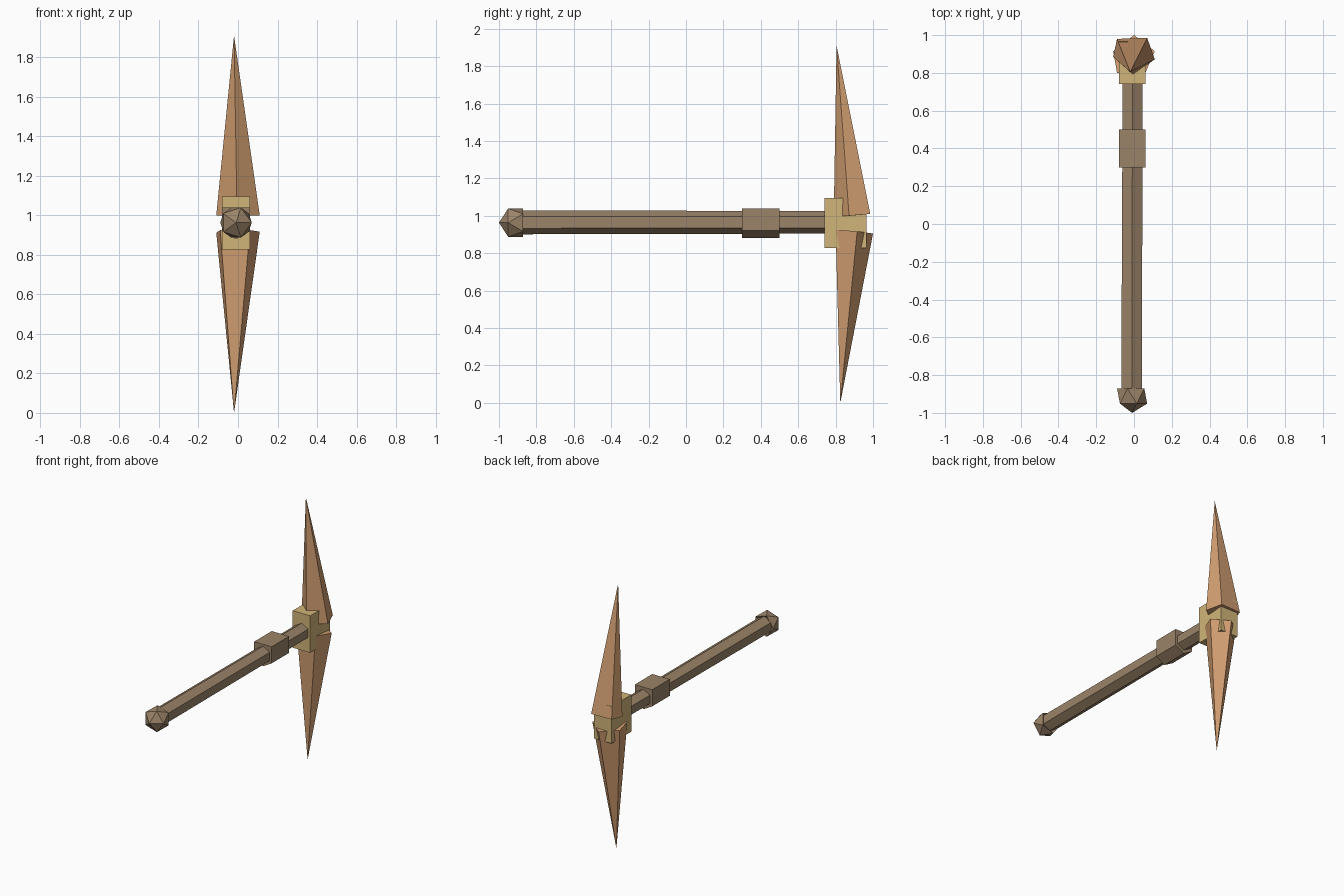
import bpy, bmesh, math
from mathutils import Matrix

cube = bpy.data.objects.get("Cube")
if cube:
    bpy.data.objects.remove(cube, do_unlink=True)


def make_material(name, colour):
    mat = bpy.data.materials.new(name)
    mat.use_nodes = True
    mat.diffuse_color = (*colour, 1)
    mat.node_tree.nodes["Principled BSDF"].inputs["Base Color"].default_value = (*colour, 1)
    return mat


wood = make_material("brown wood", (0.33, 0.23, 0.14))
copper = make_material("copper", (0.64, 0.34, 0.165))
gold = make_material("pale gold", (0.64, 0.46, 0.19))


def finish(name, bm, mat):
    bmesh.ops.recalc_face_normals(bm, faces=bm.faces)
    mesh = bpy.data.meshes.new(name)
    bm.to_mesh(mesh)
    bm.free()
    mesh.materials.append(mat)
    obj = bpy.data.objects.new(name, mesh)
    bpy.context.collection.objects.link(obj)


def loft(name, start, end, mat):
    """Closed prism between two rings of equal length."""
    bm = bmesh.new()
    a = [bm.verts.new(p) for p in start]
    b = [bm.verts.new(p) for p in end]
    bm.faces.new(a)
    bm.faces.new(b)
    for i in range(len(a)):
        j = (i + 1) % len(a)
        bm.faces.new((a[i], a[j], b[j], b[i]))
    finish(name, bm, mat)


def spike(name, ring, apex, mat):
    """Pyramid from a base ring to a point."""
    bm = bmesh.new()
    base = [bm.verts.new(p) for p in ring]
    tip = bm.verts.new(apex)
    bm.faces.new(base)
    for i in range(len(base)):
        bm.faces.new((base[i], base[(i + 1) % len(base)], tip))
    finish(name, bm, mat)


def hexagon(x, y, z, r):
    return [(x + r * math.sin(k * math.pi / 3), y, z + r * math.cos(k * math.pi / 3))
            for k in range(6)]


# Six-sided tapering shaft with an upper and a lower ridge
loft("handle", hexagon(-0.012, -0.9, 0.965, 0.064), hexagon(-0.008, 0.78, 0.965, 0.06), wood)

# Sleeve with a flat top and a shallow keel
keel = [(-0.08, 1.04), (0.06, 1.04), (0.06, 0.92), (-0.01, 0.88), (-0.08, 0.92)]
loft("sleeve", [(x, 0.3, z) for x, z in keel], [(x, 0.5, z) for x, z in keel], wood)

# Faceted pommel, hollowed where the shaft enters
bm = bmesh.new()
bmesh.ops.create_icosphere(bm, subdivisions=1, radius=0.089)
min(bm.verts, key=lambda v: v.co.z).co.z = 0
place = Matrix.Translation((-0.01, -0.911, 0.963)) @ Matrix.Rotation(math.pi / 2, 4, "X")
bmesh.ops.transform(bm, matrix=place, verts=bm.verts)
finish("pommel", bm, wood)

# Block that joins the shaft and the spikes
bm = bmesh.new()
place = Matrix.Translation((-0.01, 0.853, 0.962)) @ Matrix.Diagonal((0.14, 0.225, 0.268, 1))
bmesh.ops.create_cube(bm, size=1, matrix=place)
finish("head_block", bm, gold)

# Five-sided spikes, one ridge forward on the upper and one back on the lower
upper = [(-0.005, 0.79, 1.0), (0.11, 0.872, 1.0), (0.07, 0.985, 1.01),
         (-0.09, 0.98, 1.01), (-0.11, 0.885, 1.0)]
spike("upper_spike", upper, (-0.02, 0.805, 1.91), copper)
lower = [(-0.09, 0.8, 0.925), (0.06, 0.8, 0.925), (0.11, 0.915, 0.917),
         (0.0, 1.0, 0.905), (-0.11, 0.915, 0.912)]
spike("lower_spike", lower, (-0.02, 0.825, 0.0), copper)
